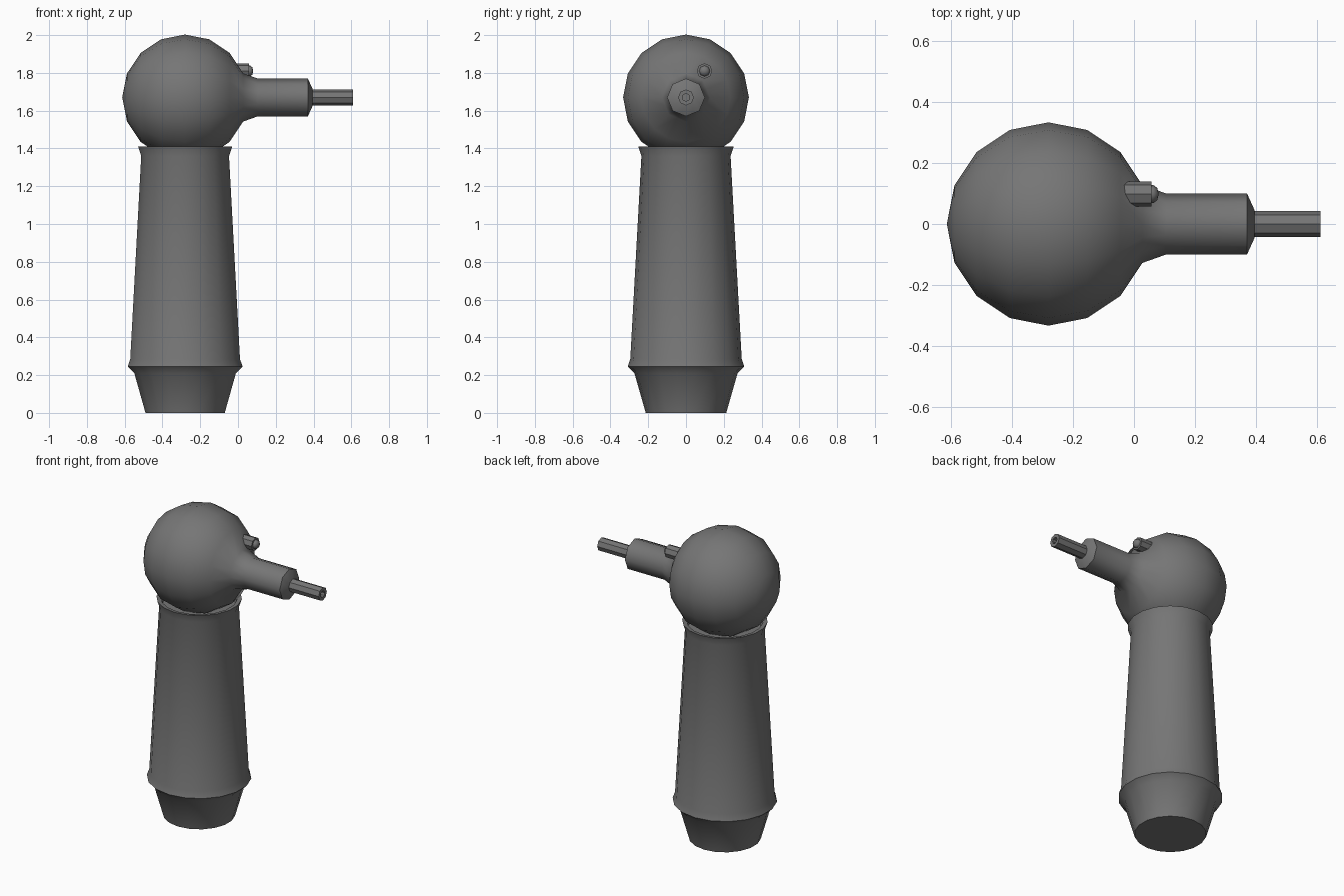
import bpy, bmesh, math
from mathutils import Vector

if "Cube" in bpy.data.objects:
    bpy.data.objects.remove(bpy.data.objects["Cube"])

grey = bpy.data.materials.new("dark grey")
grey.diffuse_color = (0.18, 0.18, 0.18, 1)
grey.use_nodes = True
grey.node_tree.nodes["Principled BSDF"].inputs["Base Color"].default_value = grey.diffuse_color
CX, CZ, R = -0.28, 1.67, 0.333


def lathe(name, profile, sides, origin, axis, start=0.0, octagon_from=None, angle=35):
    """Revolve (radius, distance) points about the x or z axis; r = 0 closes to a point."""
    bm = bmesh.new()
    rings = []
    for k, (r, d) in enumerate(profile):
        ring = []
        for i in range(1 if r == 0 else sides):
            a = start + 2 * math.pi * i / sides
            # late rings can flatten every second vertex, halving the side count
            q = r
            if octagon_from is not None and k >= octagon_from and i % 2:
                q = r * math.cos(2 * math.pi / sides)
            u, v = q * math.cos(a), q * math.sin(a)
            p = (u, v, d) if axis == "z" else (d, u, v)
            ring.append(bm.verts.new(Vector(p) + Vector(origin)))
        rings.append(ring)
    for a, b in zip(rings, rings[1:]):
        for i in range(sides):
            j = (i + 1) % sides
            quad = [a[i % len(a)], a[j % len(a)], b[j % len(b)], b[i % len(b)]]
            bm.faces.new(list(dict.fromkeys(quad)))
    bmesh.ops.recalc_face_normals(bm, faces=bm.faces)
    me = bpy.data.meshes.new(name)
    bm.to_mesh(me)
    bm.free()
    ob = bpy.data.objects.new(name, me)
    bpy.context.collection.objects.link(ob)
    me.materials.append(grey)
    bpy.ops.object.select_all(action="DESELECT")
    ob.select_set(True)
    bpy.context.view_layer.objects.active = ob
    bpy.ops.object.shade_smooth_by_angle(angle=math.radians(angle))
    return ob


# Tapered handle with foot, lower collar and flared top rim
lathe("handle", [(0, 0), (0.213, 0), (0.273, 0.21), (0.309, 0.245), (0.295, 0.285),
                 (0.236, 1.36), (0.253, 1.41), (0.225, 1.405), (0.215, 1.37), (0, 1.37)],
      18, (CX, 0, 0), "z", math.pi / 2)

# Ball head, poles along x, flowing into the octagonal neck
ball = [(R * math.sin(math.pi * k / 8) if k else 0, -R * math.cos(math.pi * k / 8))
        for k in range(8)]
neck = [(0.1, 0.105 - CX), (0.1, 0.37 - CX), (0.045, 0.395 - CX), (0, 0.395 - CX)]
lathe("ball_head_and_neck", ball + neck, 16, (CX, 0, CZ), "x", octagon_from=7, angle=48)

# Thin hollow nozzle
lathe("nozzle", [(0.042, 0.38), (0.042, 0.61), (0.02, 0.61), (0.02, 0.55), (0, 0.55)],
      8, (0, 0, CZ), "x")

# Small indicator lamp beside the neck: holder and domed bulb
lathe("lamp_holder", [(0, -0.04), (0.041, -0.04), (0.041, 0.057), (0.03, 0.057), (0, 0.057)],
      8, (0, 0.098, 1.81), "x")
lathe("lamp_bulb", [(0.029, 0.05), (0.029, 0.064), (0.02, 0.076), (0, 0.081)],
      8, (0, 0.098, 1.81), "x", angle=60)
